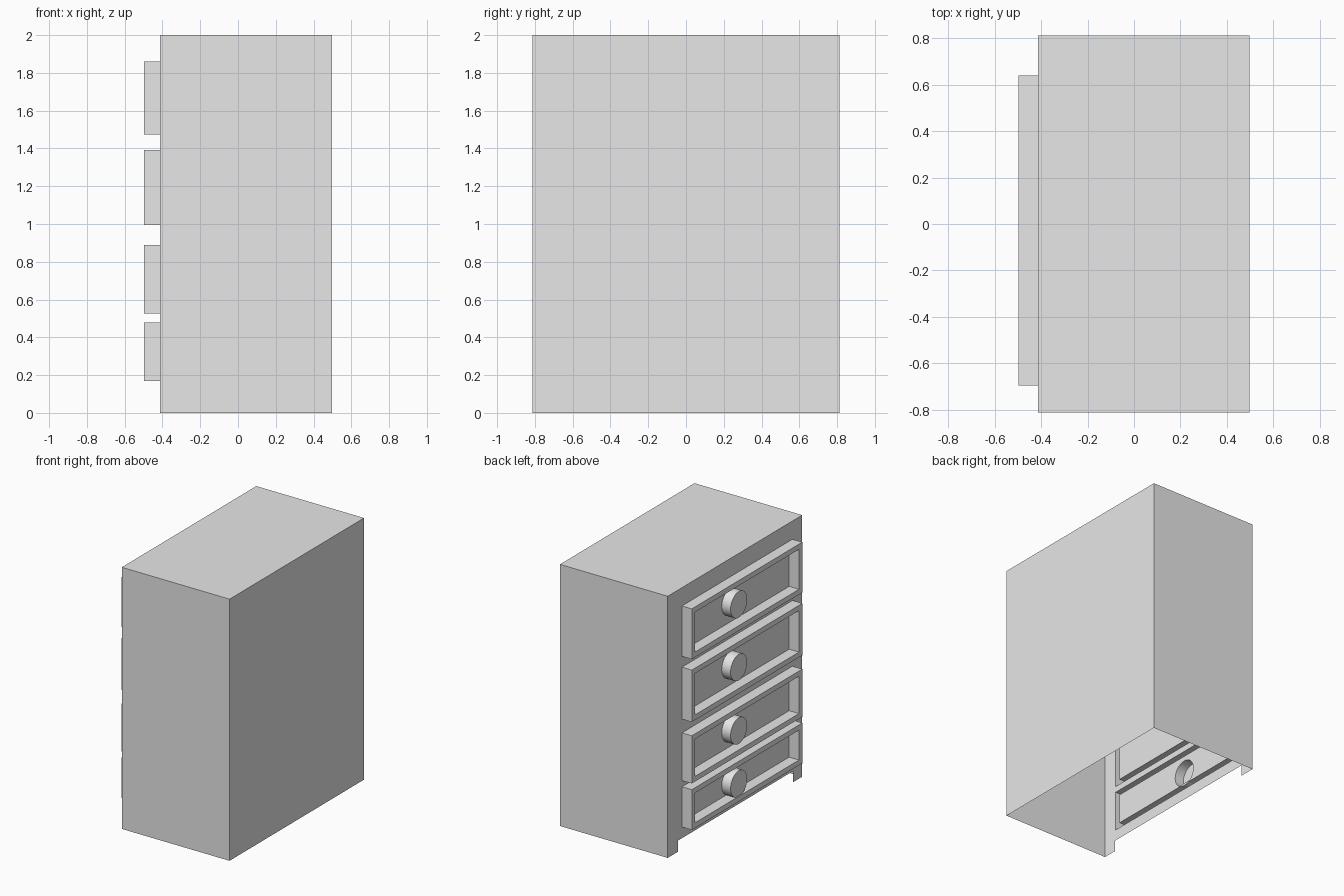
import bpy, bmesh, math
from mathutils import Vector

if "Cube" in bpy.data.objects:
    bpy.data.objects.remove(bpy.data.objects["Cube"])

BACK, FRONT, RIM = 0.497, -0.414, -0.497   # x of back wall, front sheet, drawer rims
HALF, TOP = 0.812, 2.0                     # half width in y, height
LEFT, RIGHT = -0.695, 0.64                 # y span of the drawers
BORDER = 0.04
DRAWERS = [(0.17, 0.478, 0.30), (0.525, 0.89, 0.705),
           (0.995, 1.392, 1.19), (1.475, 1.86, 1.67)]  # bottom, top, knob height
KNOB_Y, KNOB_R, KNOB_X, SIDES = 0.06, 0.1, -0.489, 32

gray = bpy.data.materials.new("plain gray")
gray.diffuse_color = (0.8, 0.8, 0.8, 1)
gray.use_nodes = True
gray.node_tree.nodes["Principled BSDF"].inputs["Base Color"].default_value = gray.diffuse_color


def rect(y0, y1, z0, z1):
    return [(y0, z0), (y1, z0), (y1, z1), (y0, z1)]


def circle(y, z, r):
    return [(y + r * math.cos(2 * math.pi * i / SIDES),
             z + r * math.sin(2 * math.pi * i / SIDES)) for i in range(SIDES)]


def sheet(bm, x, *loops):
    """Flat sheet at x: the first loop is the outline, the others are holes."""
    edges = []
    for pts in loops:
        vs = [bm.verts.new((x, y, z)) for y, z in pts]
        edges += [bm.edges.new((vs[i - 1], vs[i])) for i in range(len(vs))]
    bmesh.ops.triangle_fill(bm, use_beauty=True, use_dissolve=False,
                            edges=edges, normal=(-1, 0, 0))


def wall(bm, pts, x0, x1):
    """Band of quads joining a loop at x0 to the same loop at x1."""
    a = [bm.verts.new((x0, y, z)) for y, z in pts]
    b = [bm.verts.new((x1, y, z)) for y, z in pts]
    for i in range(len(pts)):
        bm.faces.new((a[i - 1], a[i], b[i], b[i - 1]))


def finish(bm, name, outward):
    bmesh.ops.remove_doubles(bm, verts=bm.verts[:], dist=1e-5)
    bmesh.ops.recalc_face_normals(bm, faces=bm.faces[:])
    total = sum((f.normal * f.calc_area() for f in bm.faces), Vector())
    if total.dot(Vector(outward)) < 0:
        bmesh.ops.reverse_faces(bm, faces=bm.faces[:])
    me = bpy.data.meshes.new(name)
    bm.to_mesh(me)
    bm.free()
    me.materials.append(gray)
    ob = bpy.data.objects.new(name, me)
    bpy.context.collection.objects.link(ob)
    bpy.ops.object.select_all(action='DESELECT')
    ob.select_set(True)
    bpy.context.view_layer.objects.active = ob
    bpy.ops.object.shade_smooth_by_angle(angle=math.radians(30))


# cabinet shell: thin top, sides and back, open underneath
bm = bmesh.new()
bmesh.ops.create_cube(bm, size=1)
for v in bm.verts:
    v.co = (BACK if v.co.x > 0 else FRONT, HALF * 2 * v.co.y, TOP * (v.co.z + 0.5))
bm.normal_update()
gone = [f for f in bm.faces if f.normal.z < -0.9 or f.normal.x < -0.9]
bmesh.ops.delete(bm, geom=gone, context='FACES')
finish(bm, "cabinet_shell", (1, 0, 1))

# front panel with two feet and an opening for each drawer
bm = bmesh.new()
outline = [(-HALF, 0), (-0.70, 0), (-0.70, 0.085), (0.69, 0.085),
           (0.69, 0), (HALF, 0), (HALF, TOP), (-HALF, TOP)]
sheet(bm, FRONT, outline, *[rect(LEFT, RIGHT, z0, z1) for z0, z1, _ in DRAWERS])
finish(bm, "front_panel", (-1, 0, 0))

# drawer fronts: raised rim, recessed panel and hollow round knob
for n, (z0, z1, knob_z) in enumerate(DRAWERS, 1):
    outer = rect(LEFT, RIGHT, z0, z1)
    inner = rect(LEFT + BORDER, RIGHT - BORDER, z0 + BORDER, z1 - BORDER)
    knob = circle(KNOB_Y, knob_z, KNOB_R)
    bm = bmesh.new()
    wall(bm, outer, FRONT, RIM)
    sheet(bm, RIM, outer, inner)
    wall(bm, inner, RIM, FRONT)
    sheet(bm, FRONT, inner, knob)
    wall(bm, knob, FRONT, KNOB_X)
    bm.faces.new([bm.verts.new((KNOB_X, y, z)) for y, z in knob])
    finish(bm, f"drawer_front_{n}", (-1, 0, 0))
